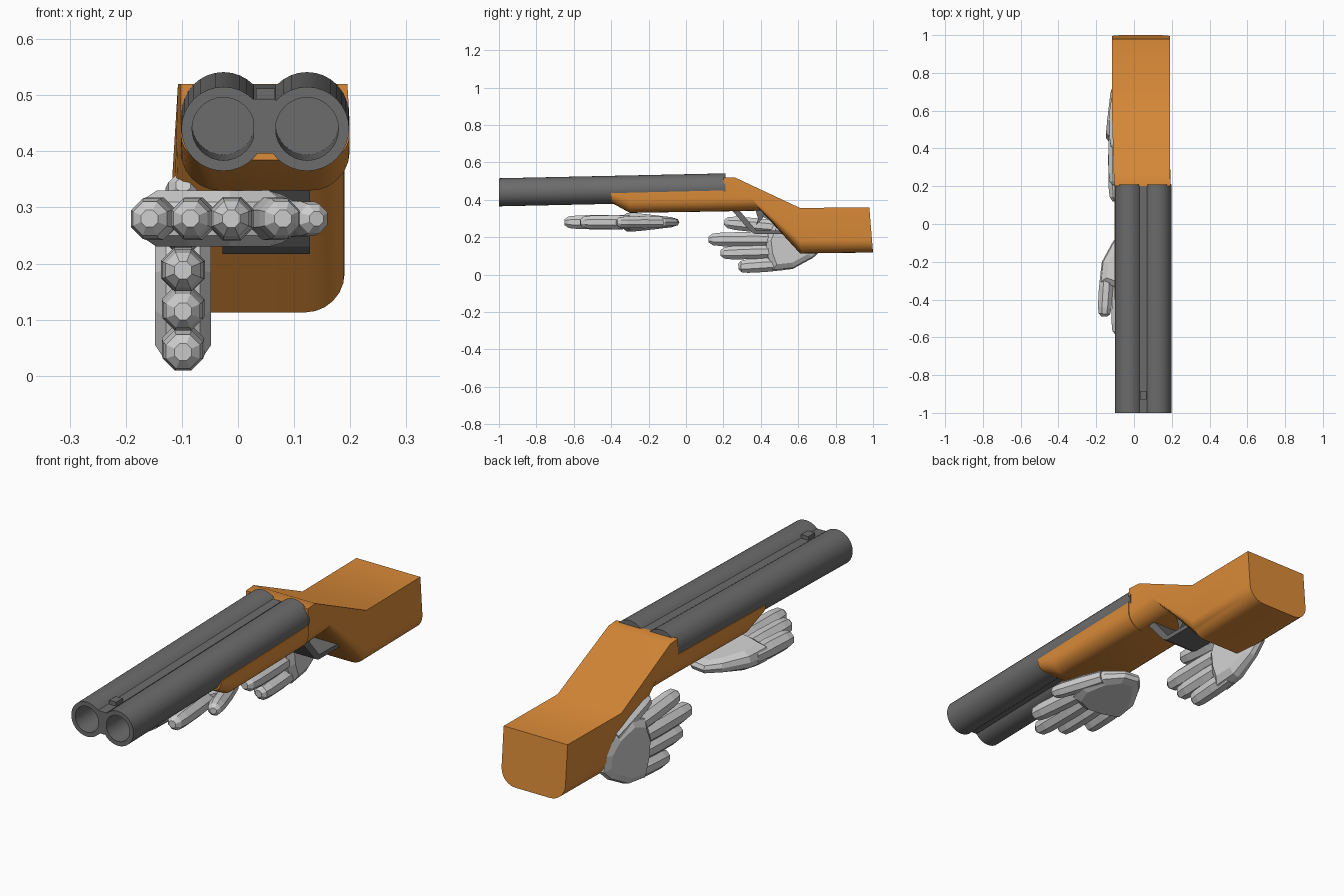
import bpy, bmesh, math
from mathutils import Vector

if "Cube" in bpy.data.objects:
    bpy.data.objects.remove(bpy.data.objects["Cube"])


def material(name, rgb):
    m = bpy.data.materials.new(name)
    m.diffuse_color = (*rgb, 1)
    m.use_nodes = True
    m.node_tree.nodes["Principled BSDF"].inputs["Base Color"].default_value = m.diffuse_color
    return m


STEEL = material("dark steel", (0.15, 0.15, 0.15))
WOOD = material("orange wood", (0.71, 0.26, 0.04))
GLOVE = material("light grey", (0.62, 0.62, 0.62))


def loft(bm, rings, caps=(True, True)):
    """Skin a list of equal-length closed rings."""
    vs = [[bm.verts.new(p) for p in r] for r in rings]
    n = len(vs[0])
    for a, b in zip(vs, vs[1:]):
        for i in range(n):
            j = (i + 1) % n
            bm.faces.new((a[i], a[j], b[j], b[i]))
    if caps[0]:
        bm.faces.new(vs[0][::-1])
    if caps[1]:
        bm.faces.new(vs[-1])


def finish(name, bm, mat, smooth=None):
    bmesh.ops.remove_doubles(bm, verts=bm.verts, dist=1e-5)
    bmesh.ops.recalc_face_normals(bm, faces=bm.faces)
    me = bpy.data.meshes.new(name)
    bm.to_mesh(me)
    bm.free()
    me.materials.append(mat)
    ob = bpy.data.objects.new(name, me)
    bpy.context.collection.objects.link(ob)
    if smooth:
        bpy.ops.object.select_all(action='DESELECT')
        ob.select_set(True)
        bpy.context.view_layer.objects.active = ob
        bpy.ops.object.shade_smooth_by_angle(angle=math.radians(smooth))
    return ob


def bore_z(y):
    """Height of the slightly tilted barrel axis."""
    return 0.44 + 0.026 * (y + 1) / 1.2


def rect(x0, x1, y, z0, z1):
    return [(x0, y, z0), (x1, y, z0), (x1, y, z1), (x0, y, z1)]


def prism(name, profile, x0, x1, mat):
    """Extrude a (y, z) profile across x."""
    bm = bmesh.new()
    loft(bm, [[(x, y, z) for y, z in profile] for x in (x0, x1)])
    return finish(name, bm, mat)


# Twin barrels with hollow bores
for side, cx in (("left", -0.026), ("right", 0.123)):
    bm = bmesh.new()
    rings = []
    for y, r in ((0.21, 0.075), (-1, 0.075), (-1, 0.056), (-0.55, 0.056)):
        rings.append([(cx + r * math.cos(a), y, bore_z(y) + r * math.sin(a))
                      for a in (i * math.tau / 32 for i in range(32))])
    loft(bm, rings)
    finish(side + "_barrel", bm, STEEL, 30)

# Rib joining the barrels, and the bead sight on it
bm = bmesh.new()
loft(bm, [rect(0.028, 0.068, y, bore_z(y) - 0.044, bore_z(y) + 0.053) for y in (-1, 0.21)])
finish("barrel_rib", bm, STEEL)
bm = bmesh.new()
loft(bm, [rect(0.032, 0.066, y, 0.48, 0.512) for y in (-0.93, -0.885)])
finish("front_sight", bm, STEEL)


# Wooden stock: sections with rounded lower corners
def stock_ring(x0, x1, yb, zb, yt, zt, r):
    pts = [(x1, 0, zt), (x0, 0, zt)]
    for cx, start in ((x0 + r, math.pi), (x1 - r, 1.5 * math.pi)):
        for i in range(7):
            a = start + i * math.pi / 12
            pts.append((cx + r * math.cos(a), 0, zb + r + r * math.sin(a)))
    return [(x, yb + (yt - yb) * (z - zb) / (zt - zb), z) for x, _, z in pts]


bm = bmesh.new()
loft(bm, [stock_ring(*s) for s in (
    (-0.102, 0.199, -0.40, 0.385, -0.40, 0.435, 0.045),
    (-0.102, 0.199, -0.30, 0.330, -0.30, 0.438, 0.07),
    (-0.102, 0.199, 0.20, 0.338, 0.20, 0.450, 0.07),
    (-0.102, 0.195, 0.20, 0.338, 0.20, 0.520, 0.07),
    (-0.107, 0.190, 0.40, 0.342, 0.26, 0.520, 0.07),
    (-0.117, 0.190, 0.61, 0.113, 0.61, 0.356, 0.07),
    (-0.117, 0.190, 1.00, 0.118, 0.98, 0.360, 0.07))])
finish("stock", bm, WOOD, 30)

# Trigger guard and trigger
prism("trigger_guard", [(0.24, 0.35), (0.345, 0.23), (0.37, 0.217), (0.53, 0.217),
                        (0.53, 0.235), (0.375, 0.237), (0.28, 0.35)], -0.028, 0.128, STEEL)
prism("trigger", [(0.37, 0.35), (0.42, 0.35), (0.41, 0.30), (0.375, 0.265), (0.385, 0.30)],
      0.025, 0.075, STEEL)

# Hands in local (across, along, thickness): base and tip of each digit, radius
DIGITS = [((0.058, 0.40), (0.042, 0.16), 0.041), ((0.125, 0.38), (0.115, 0.065), 0.041),
          ((0.19, 0.38), (0.188, 0.0), 0.042), ((0.25, 0.40), (0.28, 0.085), 0.041),
          ((0.26, 0.52), (0.34, 0.28), 0.035)]
PALM = [(0.018, 0.34), (0.03, 0.45), (0.09, 0.56), (0.14, 0.615), (0.21, 0.605),
        (0.275, 0.54), (0.315, 0.43), (0.285, 0.34), (0.19, 0.30), (0.10, 0.31)]


def hand(name, place):
    bm = bmesh.new()
    for base, tip, r in DIGITS:
        b, t = Vector((*base, 0)), Vector((*tip, 0))
        d = t - b
        s = d.normalized().cross(Vector((0, 0, 1)))
        rings = []
        for f, k in ((0, 0.9), (0.4, 1), (0.8, 0.95), (0.94, 0.8), (1, 0.4)):
            rings.append([place(*(b + d * f + s * (r * k * math.cos(a))
                                  + Vector((0, 0, r * k * math.sin(a)))))
                          for a in ((i + 0.5) * math.tau / 8 for i in range(8))])
        loft(bm, rings)
    # Palm: wide middle outline, inset faces that thin towards the wrist
    rings = []
    for k, h in ((0.75, -1), (0.95, -0.6), (1, 0), (0.95, 0.6), (0.75, 1)):
        rings.append([place(0.165 + (v - 0.165) * k, 0.44 + (t - 0.44) * k,
                            h * (0.05 - 0.09 * max(0, t - 0.36))) for v, t in PALM])
    loft(bm, rings)
    finish(name, bm, GLOVE)


hand("front_hand", lambda v, t, n: (v - 0.2, t - 0.65, 0.28 + n))
hand("rear_hand", lambda v, t, n: (-0.098 + n, t + 0.12, v))
